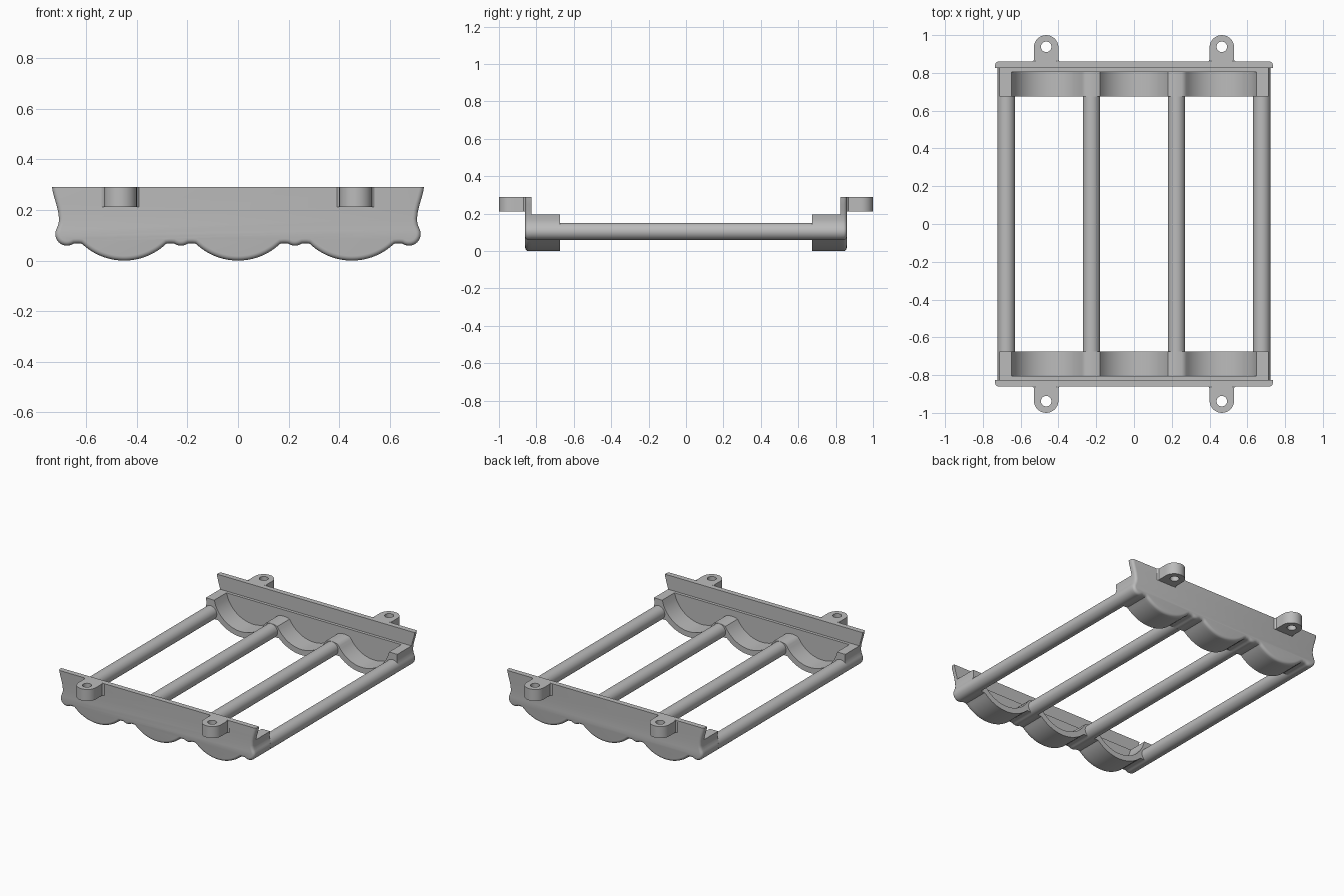
import bpy, bmesh, math

if "Cube" in bpy.data.objects:
    bpy.data.objects.remove(bpy.data.objects["Cube"])

grey = bpy.data.materials.new("grey plastic")
grey.diffuse_color = (0.5, 0.5, 0.5, 1)
grey.use_nodes = True
grey.node_tree.nodes["Principled BSDF"].inputs["Base Color"].default_value = grey.diffuse_color

BAR_X = (0.225, 0.676)      # bar centres, mirrored in x
BAR_Z, BAR_R = 0.105, 0.046
CELL_X = (-0.45, 0, 0.45)   # cradle centres
CELL_Z, OUT_R, IN_R = 0.242, 0.242, 0.205
LEDGE = 0.195


def finish(name, bm, mirror=True):
    bmesh.ops.recalc_face_normals(bm, faces=bm.faces)
    me = bpy.data.meshes.new(name)
    bm.to_mesh(me)
    bm.free()
    ob = bpy.data.objects.new(name, me)
    bpy.context.collection.objects.link(ob)
    me.materials.append(grey)
    if mirror:
        m = ob.modifiers.new("mirror", 'MIRROR')
        m.use_axis = (False, True, False)
        m.use_mirror_merge = False
    bpy.ops.object.select_all(action='DESELECT')
    ob.select_set(True)
    bpy.context.view_layer.objects.active = ob
    bpy.ops.object.shade_smooth_by_angle(angle=math.radians(35))
    return ob


def loft(name, rings):
    """Closed solid through rings of equal point count."""
    bm = bmesh.new()
    vs = [[bm.verts.new(p) for p in r] for r in rings]
    n = len(vs[0])
    for a, b in zip(vs, vs[1:]):
        for i in range(n):
            j = (i + 1) % n
            bm.faces.new((a[i], a[j], b[j], b[i]))
    bm.faces.new(vs[0])
    bm.faces.new(vs[-1])
    return finish(name, bm)


def extrude_y(name, pts, y0, y1):
    return loft(name, [[(x, y, z) for x, z in pts] for y in (y0, y1)])


def under(x):
    """Height of the scalloped underside."""
    z = 0.068
    for c in CELL_X:
        if abs(x - c) < OUT_R:
            z = min(z, CELL_Z - math.sqrt(OUT_R**2 - (x - c)**2))
    for c in BAR_X:
        if abs(x - c) < BAR_R:
            z = min(z, BAR_Z - math.sqrt(BAR_R**2 - (x - c)**2))
    return z


def cradle(x):
    """Height of the three hollows with rounded ridges between them."""
    x = abs(x)
    z = 0.152 - 4 * (x - 0.225)**2 if 0.16 < x < 0.29 else LEDGE
    for c in CELL_X:
        if abs(x - c) < IN_R:
            z = min(z, CELL_Z - math.sqrt(IN_R**2 - (x - c)**2))
    return z


# Right half of the outline: scallops, end bulb, flared side
half = [(BAR_X[1] * i / 72, under(BAR_X[1] * i / 72)) for i in range(73)]
half += [(BAR_X[1] + BAR_R * math.cos(a), BAR_Z + BAR_R * math.sin(a))
         for a in (math.radians(d) for d in range(-75, 31, 15))]
half += [(0.709, 0.145), (0.707, 0.165), (0.711, LEDGE), (0.717, 0.22),
         (0.726, 0.25), (0.732, 0.273), (0.735, 0.29)]
outline = [(-x, z) for x, z in half[:0:-1]] + half
low = [p for p in outline if p[1] <= LEDGE]


def inset(pts, d):
    out = []
    for i, (x, z) in enumerate(pts):
        if i in (0, len(pts) - 1):
            out.append((x - math.copysign(d, x), z))
            continue
        (x0, z0), (x1, z1) = pts[i - 1], pts[i + 1]
        tx, tz = x1 - x0, z1 - z0
        s = math.hypot(tx, tz)
        out.append((x - tz / s * d, z + tx / s * d))
    return out


# End plate with a rounded outer rim
R = 0.018
rings = [[(x, 0.825, z) for x, z in outline]]
for k in range(5):
    a = math.radians(22.5 * k)
    rings.append([(x, 0.86 - R + R * math.sin(a), z)
                  for x, z in inset(outline, R * (1 - math.cos(a)))])
loft("end_plate", rings)

# Low ledge behind the cradle
extrude_y("ledge", low, 0.805, 0.825)

# Cradle with raised end blocks
edge = 0.45 + math.sqrt(IN_R**2 - (CELL_Z - LEDGE)**2)
N = 108
top = [(edge - 2 * edge * i / N, cradle(edge - 2 * edge * i / N)) for i in range(N + 1)]
extrude_y("cradle", low + top, 0.675, 0.805)

# Mounting tabs with a screw hole and small root fillet
HY, W, H = 0.935, 0.065, 0.028
for side, cx in (("left", -0.465), ("right", 0.465)):
    n = 32
    bm = bmesh.new()
    outer, inner = [], []
    for i in range(n):
        a = 2 * math.pi * i / n
        c, s = math.cos(a), math.sin(a)
        if s >= -1e-6:
            p = (cx + W * c, HY + W * s)
        else:
            # straight sides and root as a rectangle swept by angle
            t = min(W / max(abs(c), 1e-6), 0.077 / abs(s))
            p = (cx + t * c, HY + t * s)
        outer.append(p)
        inner.append((cx + H * c, HY + 0.003 + H * s))
    loops = [[bm.verts.new((x, y, z)) for x, y in pts]
             for pts, z in ((outer, 0.29), (outer, 0.212), (inner, 0.212), (inner, 0.29))]
    for k in range(4):
        a, b = loops[k], loops[(k + 1) % 4]
        for i in range(n):
            j = (i + 1) % n
            bm.faces.new((a[i], a[j], b[j], b[i]))
    finish(side + "_tab", bm)
    # Root fillets either side of the tab
    for s in (-1, 1):
        x = cx + s * (W - 0.002)
        pts = [(x, 0.858), (x + s * 0.014, 0.858), (x + s * 0.006, 0.863), (x, 0.873)]
        loft(side + "_tab_fillet", [[(px, py, z) for px, py in pts] for z in (0.212, 0.29)])

# Long round bars joining both ends
for i, x in enumerate((-BAR_X[1], -BAR_X[0], BAR_X[0], BAR_X[1])):
    bm = bmesh.new()
    bmesh.ops.create_cone(bm, cap_ends=True, segments=40, radius1=BAR_R,
                          radius2=BAR_R, depth=1.37)
    for v in bm.verts:
        v.co = (x + v.co.x, v.co.z, BAR_Z + v.co.y)
    finish("bar_%d" % (i + 1), bm, mirror=False)
